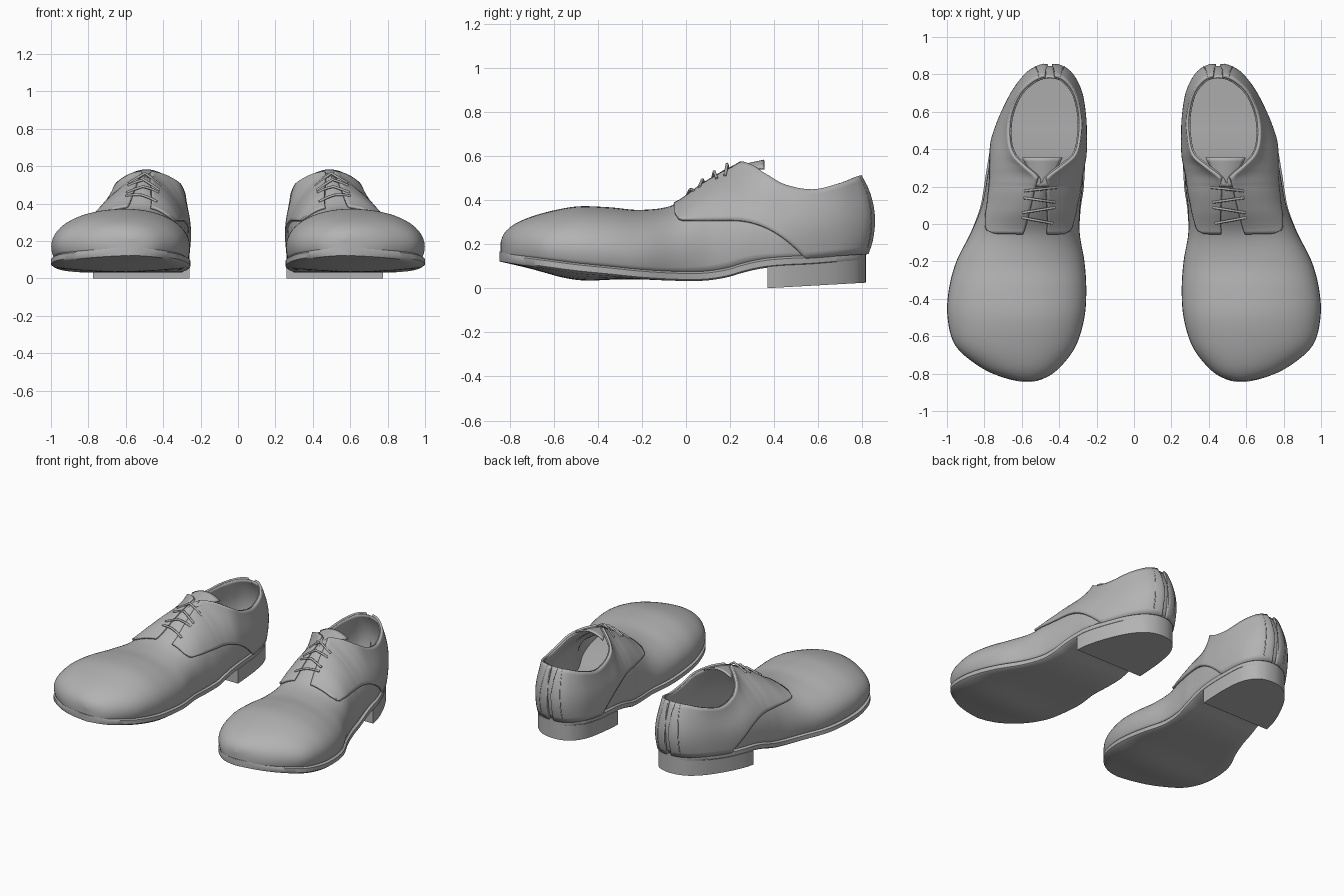
import bpy, bmesh, math
from mathutils import Vector

if "Cube" in bpy.data.objects:
    bpy.data.objects.remove(bpy.data.objects["Cube"])

leather = bpy.data.materials.new("plain grey")
leather.use_nodes = True
GREY = (0.45, 0.45, 0.45, 1)
leather.diffuse_color = GREY
leather.node_tree.nodes["Principled BSDF"].inputs["Base Color"].default_value = GREY

# Stations, toe to heel: y, inner x, outer x, ridge x, opening half width, top z, sole z
STATIONS = [
    (-.84, .57, .57, .57, 0, .21, .155),
    (-.82, .47, .70, .58, 0, .255, .15),
    (-.76, .39, .83, .59, 0, .30, .14),
    (-.65, .31, .955, .60, 0, .34, .125),
    (-.5, .265, .997, .6, 0, .37, .105),
    (-.35, .255, .99, .6, 0, .367, .09),
    (-.2, .265, .95, .58, 0, .355, .075),
    (-.05, .29, .875, .53, 0, .38, .066),
    (.08, .285, .825, .51, 0, .475, .066),
    (.18, .27, .805, .5, 0, .54, .08),
    (.25, .265, .795, .49, .02, .565, .10),
    (.31, .262, .785, .485, .09, .55, .115),
    (.37, .26, .775, .48, .155, .51, .125),
    (.45, .26, .76, .48, .18, .465, .132),
    (.57, .265, .715, .475, .18, .445, .138),
    (.69, .285, .65, .465, .145, .472, .148),
    (.77, .33, .58, .455, .09, .497, .155),
    (.805, .385, .515, .45, .045, .505, .158),
    (.815, .45, .45, .45, 0, .507, .16)]
LAST = len(STATIONS) - 1


def row(i):
    """A station; past either end the neighbour is reflected so the ends are round."""
    if 0 <= i <= LAST:
        return STATIONS[i]
    y, a, b, *rest = STATIONS[1 if i < 0 else LAST - 1]
    return (y, b, a, *rest)


def station(u):
    i = min(int(u), LAST - 1)
    f = u - i
    out = []
    for p, q, r, s in zip(row(i - 1), row(i), row(i + 1), row(i + 2)):
        out.append(q + .5 * f * (r - p + f * (2*p - 5*q + 4*r - s + f * (3*(q - r) + s - p))))
    if out[4] < .004:
        out[4] = 0
    return out


def steps(a, b, n):
    return [a + (b - a) * k / n for k in range(n + 1)]


def skin(u, side, t):
    """Point on the upper: t runs from the sole (0) to the ridge or collar (1)."""
    y, xi, xo, xc, w, zt, zb = station(u)
    half = (xo if side > 0 else xi) - xc
    b = min(max((y + .1) / .55, 0), 1)
    b = b * b * (3 - 2 * b)
    h = zt - zb
    c = xc + side * w
    px = (xc + .95 * half, xc + (1.15 - .12 * b) * half,
          c + (.7 - .2 * b) * (xc + half - c), c)
    pz = (zb, zb + .55 * h, zt - .4 * b * h, zt)
    k = ((1-t)**3, 3*t*(1-t)**2, 3*t*t*(1-t), t**3)
    x = sum(m * n for m, n in zip(k, px))
    z = sum(m * n for m, n in zip(k, pz))
    # the heel counter bulges, then leans forward at the collar
    d = z - zb
    f = min(max((y - .55) / .265, 0), 1) ** 2
    return Vector((x, y + f * (.425 * d - 1.46 * d * d), z))


def find(test):
    """Largest t for which the test still holds."""
    lo, hi = 0, 1
    for _ in range(24):
        mid = (lo + hi) / 2
        lo, hi = (mid, hi) if test(mid) else (lo, mid)
    return lo


def add_grid(bm, rows, flip=False, cyclic=False):
    vs = [[bm.verts.new(p) for p in r] for r in rows]
    n = len(vs[0])
    for a, b in zip(vs, vs[1:]):
        for j in range(n if cyclic else n - 1):
            k = (j + 1) % n
            q = [a[j], b[j], b[k], a[k]]
            bm.faces.new(q[::-1] if flip else q)
    return vs


def mirror(ob):
    ob.data.materials.append(leather)
    ob.modifiers.new("pair", 'MIRROR').use_mirror_merge = False


def finish(name, bm, thick=0, offset=0, angle=50, closed=False):
    bmesh.ops.remove_doubles(bm, verts=bm.verts, dist=.0003)
    if closed:
        bmesh.ops.recalc_face_normals(bm, faces=bm.faces)
    me = bpy.data.meshes.new(name)
    bm.to_mesh(me)
    bm.free()
    ob = bpy.data.objects.new(name, me)
    bpy.context.collection.objects.link(ob)
    if thick:
        s = ob.modifiers.new("thickness", 'SOLIDIFY')
        s.thickness, s.offset = thick, offset
    mirror(ob)
    bpy.ops.object.select_all(action='DESELECT')
    ob.select_set(True)
    bpy.context.view_layer.objects.active = ob
    bpy.ops.object.shade_smooth_by_angle(angle=math.radians(angle))


def cord(name, points, radius):
    cu = bpy.data.curves.new(name, 'CURVE')
    cu.dimensions = '3D'
    cu.bevel_depth, cu.bevel_resolution = radius, 2
    cu.use_fill_caps = True
    sp = cu.splines.new('POLY')
    sp.points.add(len(points) - 1)
    for p, co in zip(sp.points, points):
        p.co = (*co, 1)
        p.radius = 1
    ob = bpy.data.objects.new(name, cu)
    bpy.context.collection.objects.link(ob)
    mirror(ob)


# Vamp and lining: the full inner skin, closed over the toe and open at the collar
bm = bmesh.new()
for side in (-1, 1):
    add_grid(bm, [[skin(u, side, t) for t in steps(0, 1, 18)]
                  for u in steps(0, LAST, LAST * 6)], flip=side < 0)
finish("vamp_and_lining", bm, .008, -1)


# Quarters: outer layer with a curved lower edge and a lacing slit
def slit(y):
    return max(.02, .06 - .14 * (y + .04))


def quarter_range(u, side):
    y, xi, xo, xc, w, zt, zb = station(u)
    edge = .305 - .15 * max(0, (y - .2) / .32) ** 2.2
    edge += .03 * max(0, -(y + .02) / .03) ** 2
    low = find(lambda t: skin(u, side, t).z < edge) if edge > zb else 0
    high = 1
    if w < slit(y):
        high = find(lambda t: abs(skin(u, side, t).x - xc) > slit(y))
    return low, high


bm = bmesh.new()
for side in (-1, 1):
    add_grid(bm, [[skin(u, side, t) for t in steps(*quarter_range(u, side), 16)]
                  for u in steps(7, LAST, 88)], flip=side < 0)
finish("quarters", bm, .014, 1)

# Tongue
bm = bmesh.new()
add_grid(bm, [[Vector((.49 + s * (.03 + .075 * k), .2 + .155 * k,
                       .545 + .033 * k - (.005 + .03 * k) * s * s))
               for s in steps(-1, 1, 10)] for k in steps(0, 1, 8)])
finish("tongue", bm, .01, 0)


# Welted sole, slightly rounded beneath the ball of the foot
def sole_ring(u):
    y, xi, xo, xc, w, zt, zb = station(u)
    drop = .035 * math.exp(-((y + .5) / .2) ** 2)
    y -= .006 * max(0, 1 - u)
    ring = [Vector((xc + .95 * (x - xc), y, zb + .012)) for x in (xi, xo)]
    ring += [Vector((xo, y, zb + .002)), Vector((xo, y, zb - .025))]
    for s in steps(.98, .02, 10):
        ring.append(Vector((xi + (xo - xi) * s, y,
                            zb - .032 - drop * math.sin(math.pi * s) ** .7)))
    return ring + [Vector((xi, y, zb - .025)), Vector((xi, y, zb + .002))]


bm = bmesh.new()
add_grid(bm, [sole_ring(u) for u in steps(0, LAST, LAST * 6)], cyclic=True)
finish("sole", bm, angle=40, closed=True)

# Heel block
bm = bmesh.new()
rings = []
for u in steps(12, LAST, 36):
    y, xi, xo, xc, w, zt, zb = station(u)
    base = .025 * (y - .37) / .445
    top = zb - .028
    rings.append([Vector((xi, y, top)), Vector((xo, y, top)),
                  Vector((xo, y, base)), Vector((xi, y, base))])
vs = add_grid(bm, rings, cyclic=True)
bm.faces.new(vs[0])
finish("heel", bm, angle=40, closed=True)

# Insole
bm = bmesh.new()
rows = []
for u in steps(8, LAST, 50):
    y, xi, xo, xc, w, zt, zb = station(u)
    rows.append([Vector((xc + .93 * (x - xc), y, zb + .03)) for x in (xi, xo)])
add_grid(bm, rows, flip=True)
finish("insole", bm)

# Laces, tied across the slit
for n, u in enumerate((7.55, 8.0, 8.5, 9.15)):
    points = []
    for s in steps(-1, 1, 10):
        side = -1 if s < 0 else 1
        v = u + .12 * s * (-1) ** n
        xc = station(v)[3]
        t = find(lambda k: abs(skin(v, side, k).x - xc) > .085 * abs(s))
        points.append(skin(v, side, t) + Vector((0, -.006, .016)))
    cord(f"lace_{n + 1}", points, .007)

# Stitched seams beside the back of the heel
for side, name in ((-1, "inner_heel_seam"), (1, "outer_heel_seam")):
    u = LAST - 1.2
    centre = Vector((station(u)[3], .6, 0))
    points = []
    for t in steps(.05, 1, 14):
        p = skin(u, side, t)
        out = (p - centre) * Vector((1, 1, 0))
        points.append(p + out.normalized() * .0135)
    cord(name, points, .003)
